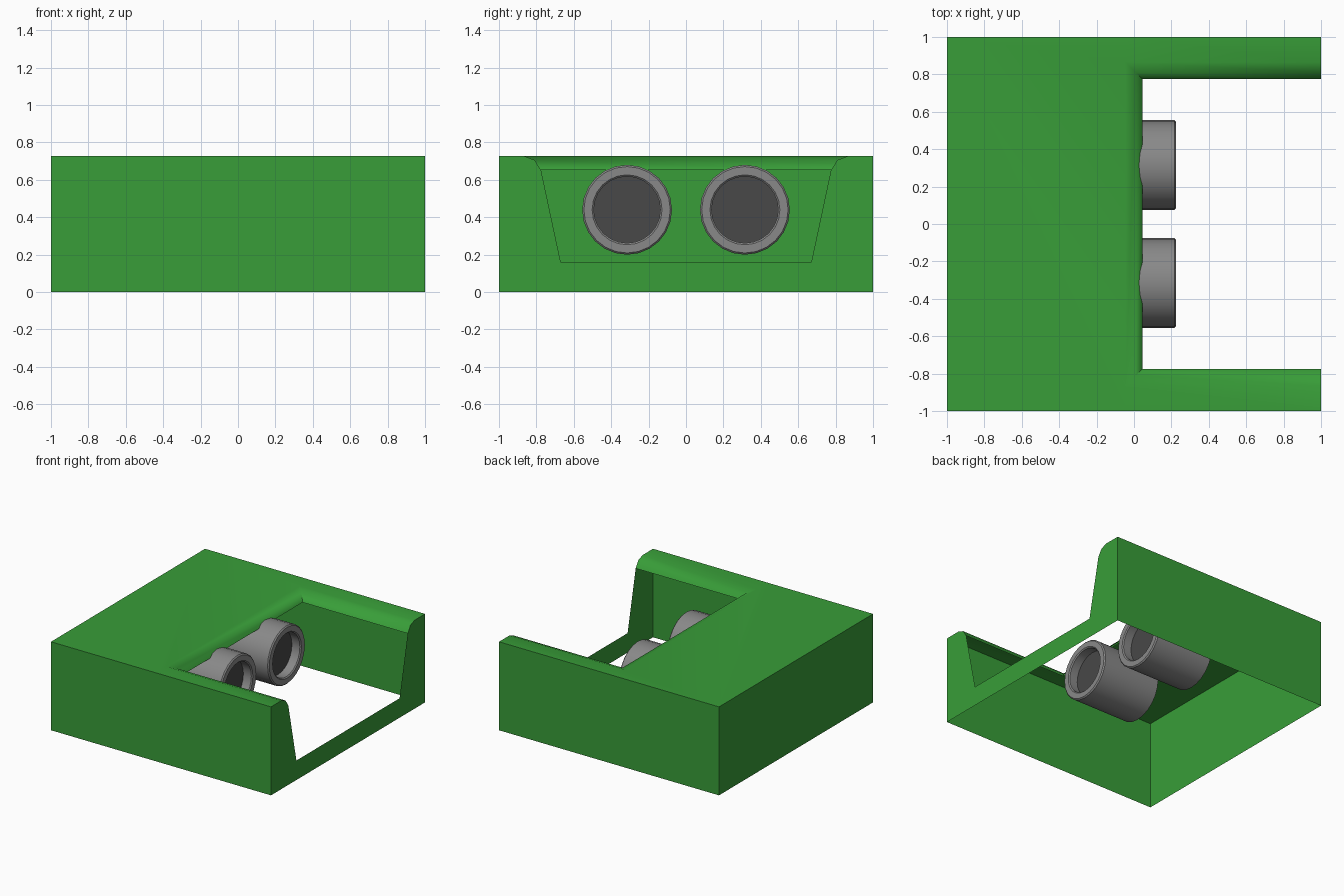
import bpy, bmesh, math

if "Cube" in bpy.data.objects:
    bpy.data.objects.remove(bpy.data.objects["Cube"])


def material(name, rgb):
    m = bpy.data.materials.new(name)
    m.diffuse_color = (*rgb, 1)
    m.use_nodes = True
    m.node_tree.nodes["Principled BSDF"].inputs["Base Color"].default_value = m.diffuse_color
    return m


GREEN = material("grass green", (0.04, 0.34, 0.04))
GREY = material("concrete grey", (0.25, 0.25, 0.25))
DARK = material("dark grey", (0.065, 0.065, 0.065))


def finish(bm, name, mats):
    bmesh.ops.remove_doubles(bm, verts=bm.verts, dist=1e-5)
    me = bpy.data.meshes.new(name)
    bm.to_mesh(me)
    bm.free()
    for m in mats:
        me.materials.append(m)
    ob = bpy.data.objects.new(name, me)
    bpy.context.collection.objects.link(ob)
    bpy.context.view_layer.objects.active = ob
    ob.select_set(True)
    bpy.ops.object.shade_smooth_by_angle(angle=math.radians(40))
    ob.select_set(False)
    return ob


# Open-bottomed ground shell with a rounded lip around the channel
H = 0.727
LIP = [(-0.045, 0.865, H), (0.01, 0.81, 0.706), (0.045, 0.775, 0.652)]  # x, half width, z
bm = bmesh.new()


def face(pts):
    return bm.faces.new([bm.verts.new(p) for p in pts])


def lip_path(row):
    x, y, z = row
    return [(1, -y, z), (x, -y, z), (x, y, z), (1, y, z)]


# outer walls: front, left, back
corners = [(1, -1), (-1, -1), (-1, 1), (1, 1)]
for (x0, y0), (x1, y1) in zip(corners, corners[1:]):
    face([(x1, y1, 0), (x0, y0, 0), (x0, y0, H), (x1, y1, H)])

# top: rear slab plus one strip on each side of the channel
x, y, _ = LIP[0]
face([(-1, -1, H), (x, -1, H), (x, -y, H), (x, y, H), (x, 1, H), (-1, 1, H)])
for s in (-1, 1):
    strip = [(x, s * y, H), (x, s, H), (1, s, H), (1, s * y, H)]
    face(strip if s < 0 else strip[::-1])

# curled lip strips
for a, b in zip(LIP, LIP[1:]):
    pa, pb = lip_path(a), lip_path(b)
    for i in range(3):
        face([pa[i], pb[i], pb[i + 1], pa[i + 1]])

# right end sheet: sill and two sloped cheeks
face([(1, -1, 0), (1, 1, 0), (1, 0.67, 0.16), (1, -0.67, 0.16)])
for s in (-1, 1):
    cheek = [(1, s, 0), (1, s * 0.67, 0.16)]
    cheek += [(1, s * r[1], r[2]) for r in LIP[::-1]] + [(1, s, H)]
    face(cheek)
bmesh.ops.remove_doubles(bm, verts=bm.verts, dist=1e-5)
bmesh.ops.recalc_face_normals(bm, faces=bm.faces)
if next(f for f in bm.faces if all(v.co.z > H - 1e-4 for v in f.verts)).normal.z < 0:
    bmesh.ops.reverse_faces(bm, faces=bm.faces)
finish(bm, "ground_block", [GREEN])

# Two drain pipes: lathed rim and body, with a dark recessed disc
PROFILE = [(-0.3, 0.24), (0.216, 0.24), (0.225, 0.231),
           (0.225, 0.187), (0.217, 0.178), (0.145, 0.178)]
SIDES = 24


def pipe(name, yc, zc):
    bm = bmesh.new()
    rings = []
    for px, r in PROFILE:
        rings.append([bm.verts.new((px, yc + r * math.cos(2 * math.pi * k / SIDES),
                                    zc + r * math.sin(2 * math.pi * k / SIDES)))
                      for k in range(SIDES)])
    for a, b in zip(rings, rings[1:]):
        for k in range(SIDES):
            n = (k + 1) % SIDES
            bm.faces.new((a[k], a[n], b[n], b[k]))
    bm.faces.new(rings[-1]).material_index = 1
    finish(bm, name, [GREY, DARK])


pipe("front_pipe", -0.315, 0.44)
pipe("back_pipe", 0.315, 0.44)
